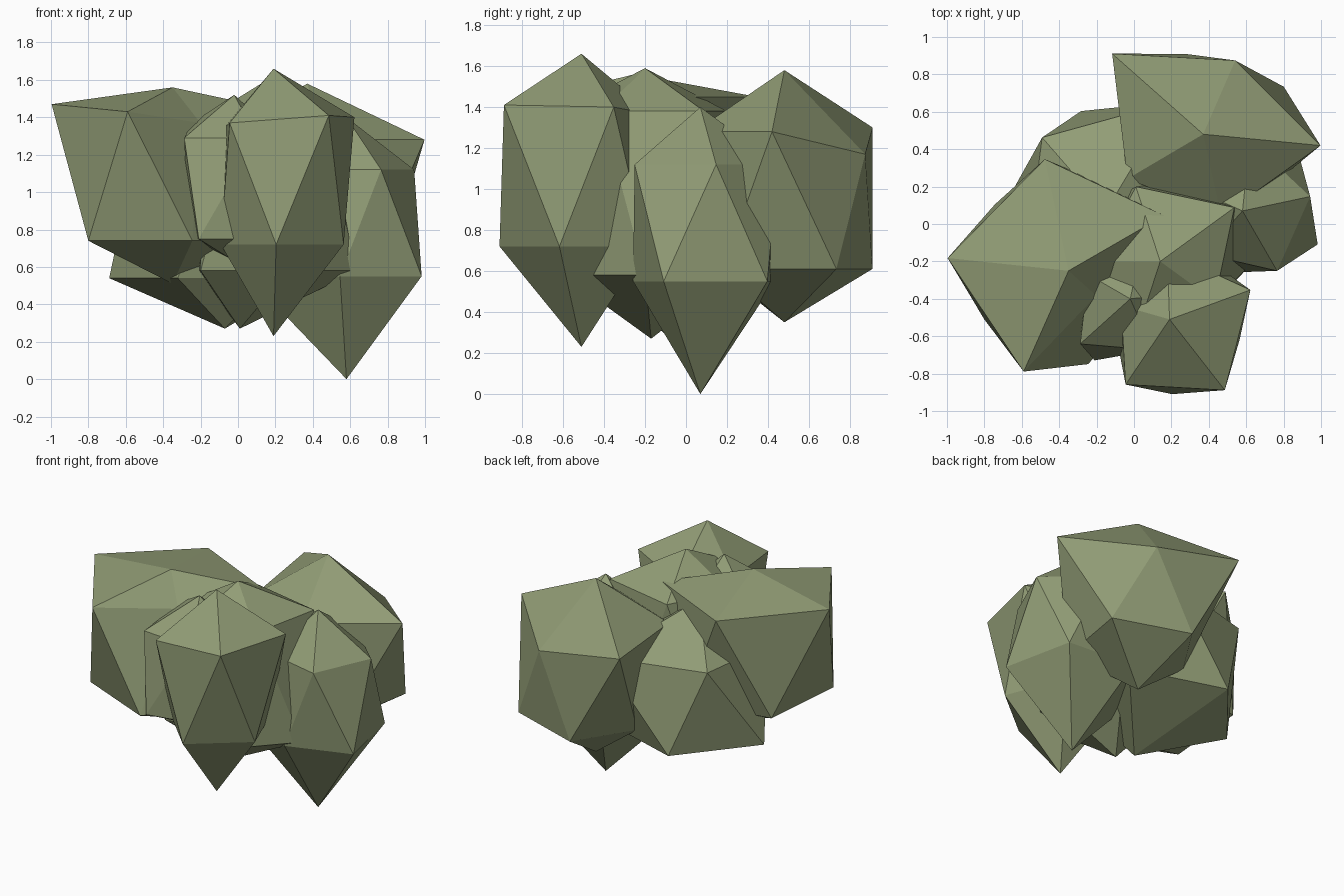
import bpy
import bmesh
from math import cos, sin, radians

default_cube = bpy.data.objects.get("Cube")
if default_cube:
    bpy.data.objects.remove(default_cube, do_unlink=True)

# One flat leaf colour
leaf = bpy.data.materials.new("olive_leaf")
leaf.use_nodes = True
colour = (0.285, 0.335, 0.18, 1.0)
leaf.diffuse_color = colour
shader = leaf.node_tree.nodes["Principled BSDF"]
shader.inputs["Base Color"].default_value = colour
shader.inputs["Roughness"].default_value = 0.9

LEVEL = (0, 0, 0, 0, 0)


def clump(name, centre, turn, heights, upper, lower,
          sag=LEVEL, twist=0, lean=(0, 0)):
    """Irregular twenty-sided clump: tip, two staggered rings of five, base.

    heights: tip, upper ring, lower ring, base.
    upper / lower: radii of the ring corners; sag lowers upper corners,
    twist turns the lower ring and lean shifts the base sideways.
    """
    cx, cy = centre
    tip_z, upper_z, lower_z, base_z = heights
    bm = bmesh.new()

    def ring(radii, start, z, drops):
        corners = []
        for i, (radius, drop) in enumerate(zip(radii, drops)):
            angle = radians(start + 72 * i)
            corners.append(bm.verts.new((cx + radius * cos(angle),
                                         cy + radius * sin(angle), z - drop)))
        return corners

    tip = bm.verts.new((cx, cy, tip_z))
    base = bm.verts.new((cx + lean[0], cy + lean[1], base_z))
    top_ring = ring(upper, turn, upper_z, sag)
    low_ring = ring(lower, turn + 36 + twist, lower_z, LEVEL)
    for i in range(5):
        j = (i + 1) % 5
        bm.faces.new((tip, top_ring[i], top_ring[j]))
        bm.faces.new((top_ring[i], low_ring[i], top_ring[j]))
        bm.faces.new((low_ring[i], low_ring[j], top_ring[j]))
        bm.faces.new((base, low_ring[j], low_ring[i]))
    bmesh.ops.recalc_face_normals(bm, faces=bm.faces)

    mesh = bpy.data.meshes.new(name)
    bm.to_mesh(mesh)
    bm.free()
    mesh.materials.append(leaf)
    bpy.context.collection.objects.link(bpy.data.objects.new(name, mesh))


# Tall clump at the front
clump("front_clump", (0.19, -0.51), -52, (1.66, 1.4, 0.72, 0.23),
      upper=(0.48, 0.46, 0.36, 0.27, 0.42),
      lower=(0.39, 0.38, 0.4, 0.3, 0.4),
      sag=(-0.01, 0, 0.04, 0.05, 0.03))

# Low hanging clump on the +x side
clump("side_clump", (0.58, 0.07), 12, (1.4, 1.12, 0.55, 0),
      upper=(0.37, 0.38, 0.4, 0.31, 0.37),
      lower=(0.44, 0.42, 0.54, 0.33, 0.44))

# Broad flat clump on the -x side
clump("broad_clump", (-0.35, -0.25), 174, (1.56, 1.45, 0.74, 0.51),
      upper=(0.65, 0.59, 0.2, 0.59, 0.61),
      lower=(0.52, 0.51, 0.48, 0.5, 0.53),
      sag=(-0.02, 0.02, 0.08, 0, 0))

# Large clump at the back
clump("back_clump", (0.37, 0.48), -5.5, (1.58, 1.28, 0.61, 0.35),
      upper=(0.63, 0.43, 0.65, 0.47, 0.45),
      lower=(0.5, 0.44, 0.35, 0.36, 0.45),
      sag=(0, 0.11, -0.02, 0, 0))

# Core clump joining the others
clump("core_clump", (0.14, -0.2), 36, (1.59, 1.38, 0.58, 0.27),
      upper=(0.49, 0.42, 0.34, 0.42, 0.36),
      lower=(0.45, 0.45, 0.42, 0.42, 0.5), lean=(-0.13, 0.03))

# Narrow clump filling the gap beside the front clump
clump("filler_clump", (-0.02, -0.4), 222, (1.52, 1.29, 0.75, 0.6),
      upper=(0.36, 0.3, 0.25, 0.25, 0.26),
      lower=(0.38, 0.33, 0.3, 0.25, 0.25),
      sag=(0, 0, 0, 0, -0.08), twist=-18, lean=(0.05, 0))

# Low clump at the back on the -x side
clump("low_back_clump", (-0.15, 0.07), 131, (1.41, 1.13, 0.54, 0.27),
      upper=(0.52, 0.45, 0.45, 0.45, 0.68),
      lower=(0.54, 0.46, 0.45, 0.62, 0.55),
      twist=9, lean=(0.08, -0.15))
